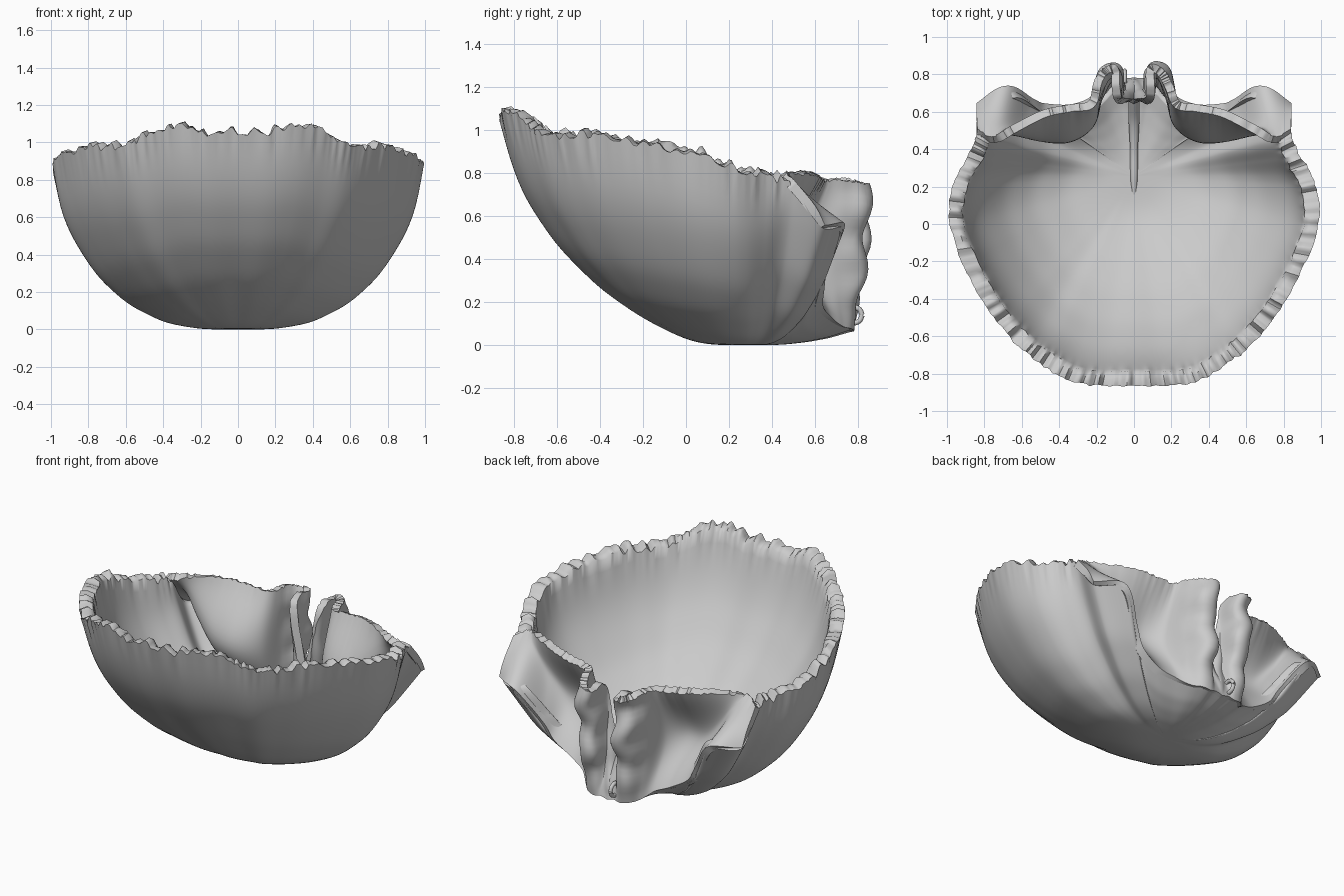
import bpy, math, random
from mathutils import Vector

if "Cube" in bpy.data.objects:
    bpy.data.objects.remove(bpy.data.objects["Cube"])

random.seed(4)


def spline(pts, n):
    """Catmull-Rom through points, n steps per span."""
    p = [Vector(q) for q in pts]
    p = [2 * p[0] - p[1]] + p + [2 * p[-1] - p[-2]]
    out = []
    for i in range(1, len(p) - 2):
        a, b, c, d = p[i - 1:i + 3]
        for k in range(n):
            t = k / n
            out.append(0.5 * (2 * b + (c - a) * t + (2 * a - 5 * b + 4 * c - d) * t * t
                              + (3 * b - a - 3 * c + d) * t ** 3))
    return out + [p[-2].copy()]


def lookup(table, r):
    for (r0, z0), (r1, z1) in zip(table, table[1:]):
        if r <= r1:
            return z0 + (z1 - z0) * (r - r0) / (r1 - r0)
    return table[-1][1]


def mirror_path(half):
    """Mirror a half path that ends on x = 0."""
    return half + [Vector((-q.x, q.y, q.z)) for q in reversed(half[:-1])]


def make(name, verts, faces, thick=0):
    me = bpy.data.meshes.new(name)
    me.from_pydata(verts, [], faces)
    ob = bpy.data.objects.new(name, me)
    bpy.context.collection.objects.link(ob)
    bpy.ops.object.select_all(action='DESELECT')
    bpy.context.view_layer.objects.active = ob
    ob.select_set(True)
    if thick:
        m = ob.modifiers.new("wall", 'SOLIDIFY')
        m.thickness, m.offset = thick, 0
        bpy.ops.object.modifier_apply(modifier=m.name)
    bpy.ops.object.shade_smooth_by_angle(angle=math.radians(60))
    return ob


# Socket columns from the outer process to the midline: margin, hollow, top edge
COLS = [
    ((.83, .63, .55), (.84, .58, .64), (.84, .49, .75)),
    ((.68, .73, .54), (.72, .57, .66), (.75, .45, .79)),
    ((.55, .66, .36), (.61, .50, .57), (.64, .51, .80)),
    ((.48, .63, .25), (.48, .46, .48), (.48, .59, .80)),
    ((.35, .62, .17), (.34, .46, .46), (.34, .62, .78)),
    ((.24, .65, .13), (.23, .54, .44), (.23, .64, .77)),
    ((.17, .71, .09), (.19, .69, .42), (.19, .75, .77)),
    ((.13, .75, .08), (.15, .80, .42), (.16, .81, .75)),
    ((.09, .76, .07), (.09, .80, .42), (.10, .82, .74)),
    ((.05, .76, .07), (.07, .69, .38), (.085, .67, .70)),
    ((0, .76, .06), (0, .74, .16), (0, .66, .24)),
]
# Jagged upper edge, from the front midline round to the process
EDGE = [(0, -.865, 1.06), (.18, -.865, 1.06), (.34, -.84, 1.09), (.48, -.76, 1.05),
        (.60, -.67, .99), (.71, -.55, .98), (.81, -.41, .97), (.92, -.20, .95),
        (.99, .02, .90), (.965, .22, .83), (.88, .38, .78), (.84, .49, .74)]
# Height against radius, both as fractions: front, flanks and brow
FRONT = [(0, 0), (.17, .001), (.26, .03), (.43, .125), (.6, .255), (.77, .44),
         (.9, .65), (.966, .83), (1, 1)]
SIDE = [(0, 0), (.2, .001), (.4, .04), (.6, .155), (.75, .31), (.82, .42),
        (.9, .57), (.955, .71), (.99, .88), (1, 1)]
BROW = [(0, 0), (.25, .005), (.4, .07), (.6, .25), (.8, .54), (1, 1)]

# Vault: bowl swept from a flat bottom out to the rim
N = 14
half = spline(EDGE + [c[0] for c in COLS], N)
jag_n = (len(EDGE) - 1) * N
loop = half + [Vector((-q.x, q.y, q.z)) for q in reversed(half[1:-1])]
M = len(loop)
ROWS = 40
pole = Vector((0, .28, 0))
fracs = [.5 * math.sin(i / ROWS * math.pi / 2) + .5 * i / ROWS for i in range(ROWS + 1)]
table = []
for t in fracs:
    ring = []
    for q in loop:
        d = Vector((q.x, q.y - pole.y, 0))
        s = d.y / d.length
        w = max(0, -s) ** 2
        b = min(1, max(0, s * 2.4))
        b = b * b * (3 - 2 * b)
        p = pole + d * t
        p.z = q.z * (w * lookup(FRONT, t) + b * lookup(BROW, t)
                     + (1 - w - b) * lookup(SIDE, t))
        ring.append(p)
    table.append(ring)
for _ in range(5):     # relax profile corners along each spoke
    table = [table[0]] + [[(table[i - 1][j] + 2 * table[i][j] + table[i + 1][j]) / 4
                           for j in range(M)] for i in range(1, ROWS)] + [table[-1]]

# Inner skin, shifted towards the middle of the hollow, with a rounded lip
core = Vector((0, 0, .85))
inner = [[p + (core - p).normalized() * .078 for p in ring] for ring in table]
lip = [(a + b) / 2 + Vector((0, 0, .012)) for a, b in zip(table[-1], inner[-1])]
rings = table[1:] + [lip] + inner[:0:-1]


def noise():
    r = [random.uniform(-1, 1) for _ in range(M)]
    return [(r[i - 1] + 1.6 * r[i] + r[(i + 1) % M]) / 2.4 for i in range(M)]


# Suture teeth along the coronal part of the rim only
base, fine = noise(), noise()
mid = ROWS
for i, ring in enumerate(rings):
    fall = [1, .9, .35, .1][abs(i - mid)] if abs(i - mid) < 4 else 0
    for j, p in enumerate(ring):
        k = min(j, M - j)
        if fall and k < jag_n:
            p.z += fall * (.024 * base[j] + (.012 * fine[j] if i == mid else 0))
            out = Vector((p.x, p.y, 0)).normalized()
            p += out * fall * .007 * fine[j] * (1 if i > mid else -1)
verts = [pole] + [p for r in rings for p in r] + [inner[0][0]]
faces = []
R = len(rings)
for j in range(M):
    k = (j + 1) % M
    faces.append((0, 1 + k, 1 + j))
    for i in range(R - 1):
        a, b = 1 + i * M, 1 + (i + 1) * M
        faces.append((a + j, a + k, b + k, b + j))
    faces.append((1 + (R - 1) * M + j, 1 + (R - 1) * M + k, len(verts) - 1))
make("forehead_vault", verts, faces)

# Eye socket walls and the nasal notch between them
rows3 = [mirror_path(spline([c[r] for c in COLS], 10)) for r in range(3)]
columns = [spline(c, 10) for c in zip(*rows3)]
L = len(columns[0])
for col in columns:
    n = random.uniform(-1, 1)
    for i, p in enumerate(col):
        p.z += .008 * n * (i / (L - 1)) ** 8
        fade = min(1, max(0, p.y - .66) * 8) * min(1, max(0, p.z - .1) * 5)
        fade *= max(0, min(1, (.5 - abs(p.x)) * 5))
        p.y += .022 * fade * math.sin(p.z * 19 + p.x * 12)     # ragged nasal edges
        p.x += .010 * fade * math.sin(p.z * 31 + p.x * 5)
verts = [p for col in columns for p in col]
faces = [(a * L + i, a * L + i + 1, (a + 1) * L + i + 1, (a + 1) * L + i)
         for a in range(len(columns) - 1) for i in range(L - 1)]
make("socket_walls", verts, faces, .045)


def tube(name, pts, radii):
    """Tapered round ridge along a path."""
    verts, faces, S = [], [], 10
    path, rr = spline(pts, 6), spline([(r, 0, 0) for r in radii], 6)
    for i, p in enumerate(path):
        f = (path[min(i + 1, len(path) - 1)] - path[max(i - 1, 0)]).normalized()
        u = f.cross(Vector((1, 0, 0))).normalized()
        v = f.cross(u)
        for s in range(S):
            a = 2 * math.pi * s / S
            verts.append(p + (u * math.cos(a) + v * math.sin(a)) * rr[i].x)
    for i in range(len(path) - 1):
        for s in range(S):
            n = (s + 1) % S
            faces.append((i * S + s, i * S + n, (i + 1) * S + n, (i + 1) * S + s))
    faces += [tuple(reversed(range(S))), tuple(range(len(verts) - S, len(verts)))]
    make(name, verts, faces)


# Inner midline crest
tube("inner_crest", [(0, .1, .062), (0, .25, .07), (0, .4, .075), (0, .55, .11), (0, .68, .2)],
     [.008, .02, .022, .03, .03])

# Small bony loop at the nasal root
tube("nasal_loop", [(-.05, .775 + .045 * math.cos(a), .14 + .038 * math.sin(a))
                    for a in [i * math.pi / 4 for i in range(9)]], [.012] * 9)
